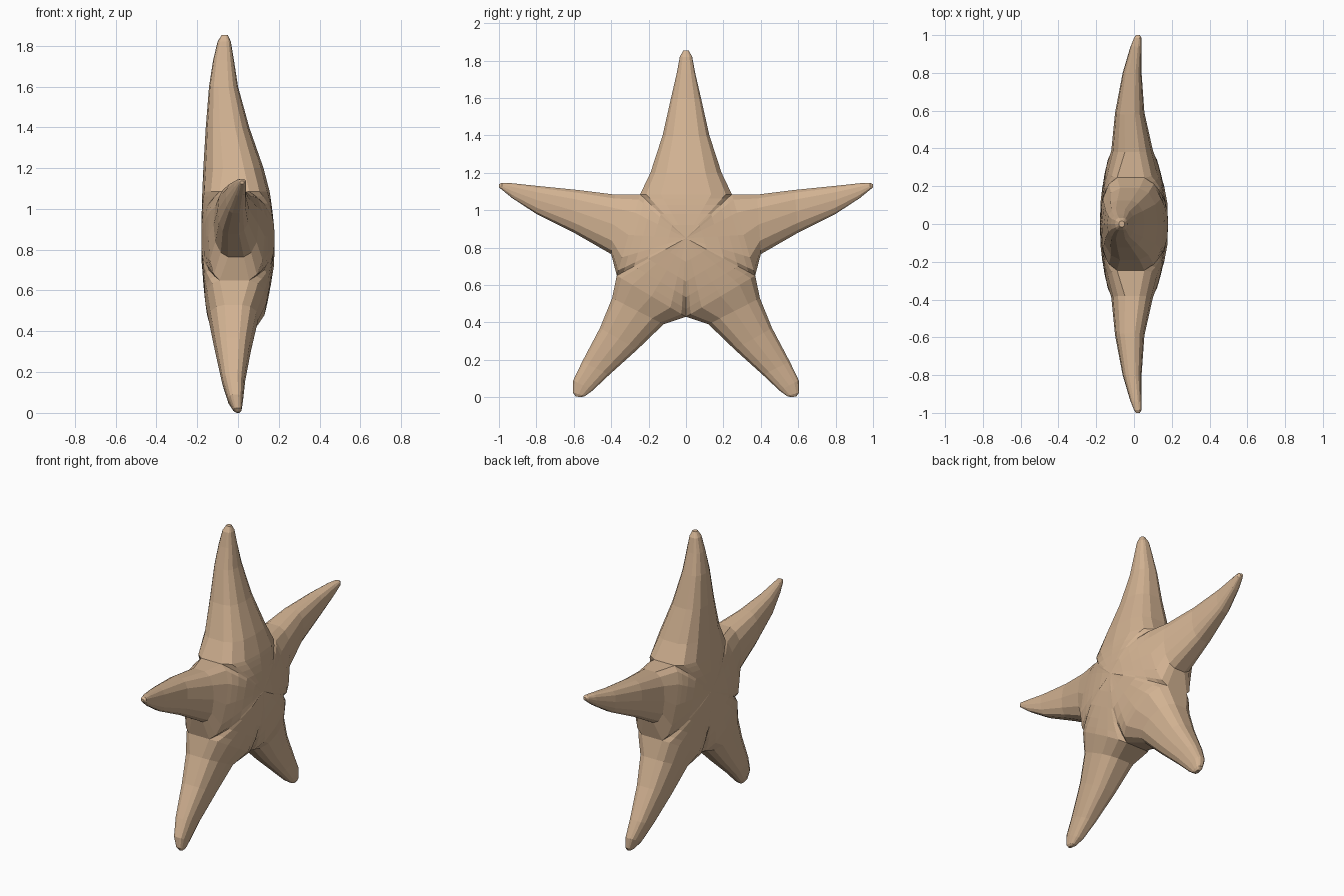
import bpy, bmesh

if "Cube" in bpy.data.objects:
    bpy.data.objects.remove(bpy.data.objects["Cube"])

CENTRE = (0.0, 0.85)
DOME = 0.18                      # half thickness at the middle
VALLEY = (-0.09, 0.055)          # thickness range at the notches between arms
COLUMNS = [(-1, 0), (-.87, .5), (-.55, .88), (0, 1), (.55, .88), (.87, .5), (1, 0)]

# Cross-sections from notch to tip: edge A (y, z), edge B (y, z), x min, x max
TOP = [(-.245, 1.085, .245, 1.085, -.175, .155), (-.19, 1.2, .19, 1.2, -.17, .125),
       (-.125, 1.4, .125, 1.4, -.158, .055), (-.08, 1.6, .08, 1.6, -.142, 0),
       (-.05, 1.73, .05, 1.73, -.122, -.02), (-.033, 1.82, .033, 1.82, -.1, -.035),
       (-.015, 1.853, .015, 1.853, -.08, -.05)]
SIDE = [(.245, 1.085, .37, .65, -.145, .13), (.38, 1.083, .40, .765, -.12, .1),
        (.58, 1.108, .60, .88, -.1, .055), (.80, 1.13, .80, .98, -.06, .04),
        (.94, 1.145, .93, 1.065, -.02, .04), (.985, 1.146, .985, 1.11, 0, .04),
        (1.0, 1.138, 1.0, 1.122, .01, .03)]
LEG = [(.37, .65, 0, .43, -.16, .14), (.395, .53, .12, .39, -.145, .1),
       (.46, .37, .26, .255, -.115, .065), (.555, .19, .41, .12, -.08, .035),
       (.603, .09, .5, .035, -.05, .025), (.605, .025, .54, .006, -.025, .018),
       (.59, .004, .56, 0, -.01, .01)]


def mirrored(rows):
    return [(-a, b, -c, d, lo, hi) for a, b, c, d, lo, hi in rows]


def lerp(a, b, t):
    return a + (b - a) * t


def section(bm, a, b, axis_x, edge_x):
    """One row of vertices across an arm on one side of the star."""
    out = []
    for u, h in COLUMNS:
        t = (u + 1) / 2
        out.append(bm.verts.new((lerp(edge_x, axis_x, h),
                                 lerp(a[0], b[0], t), lerp(a[1], b[1], t))))
    return out


def build_arm(bm, rows):
    sides = []
    for i, sign in ((0, -1), (1, 1)):
        grid = []
        ay, az, by, bz = rows[0][:4]
        # body wedge from the centre out to the two notches
        for f in (0, .3, .55, .75, .9, 1):
            a = (lerp(CENTRE[0], ay, f), lerp(CENTRE[1], az, f))
            b = (lerp(CENTRE[0], by, f), lerp(CENTRE[1], bz, f))
            grid.append(section(bm, a, b, lerp(sign * DOME, rows[0][4 + i], f ** 1.5),
                                lerp(sign * DOME, VALLEY[i], f ** 3)))
        # free arm
        for r in rows[1:]:
            mid, half = (r[4] + r[5]) / 2, (r[5] - r[4]) / 2
            grid.append(section(bm, r[:2], r[2:4], r[4 + i], mid + sign * half * .35))
        for p, q in zip(grid, grid[1:]):
            for j in range(len(COLUMNS) - 1):
                bm.faces.new((p[j], p[j + 1], q[j + 1], q[j]))
        sides.append(grid)
    front, back = sides
    # side walls joining front and back
    for j in (0, -1):
        for k in range(5, len(front) - 1):
            bm.faces.new((front[k][j], front[k + 1][j], back[k + 1][j], back[k][j]))
    # tip cap
    bm.faces.new(front[-1] + back[-1][::-1])


bm = bmesh.new()
for arm in (TOP, SIDE, mirrored(SIDE), LEG, mirrored(LEG)):
    build_arm(bm, arm)
bmesh.ops.remove_doubles(bm, verts=bm.verts, dist=0.0005)
bmesh.ops.recalc_face_normals(bm, faces=bm.faces)

mesh = bpy.data.meshes.new("starfish")
bm.to_mesh(mesh)
bm.free()
star = bpy.data.objects.new("starfish", mesh)
bpy.context.collection.objects.link(star)

# sandy skin
skin = bpy.data.materials.new("sandy tan")
skin.diffuse_color = (0.65, 0.45, 0.29, 1)
skin.use_nodes = True
skin.node_tree.nodes["Principled BSDF"].inputs["Base Color"].default_value = skin.diffuse_color
mesh.materials.append(skin)
